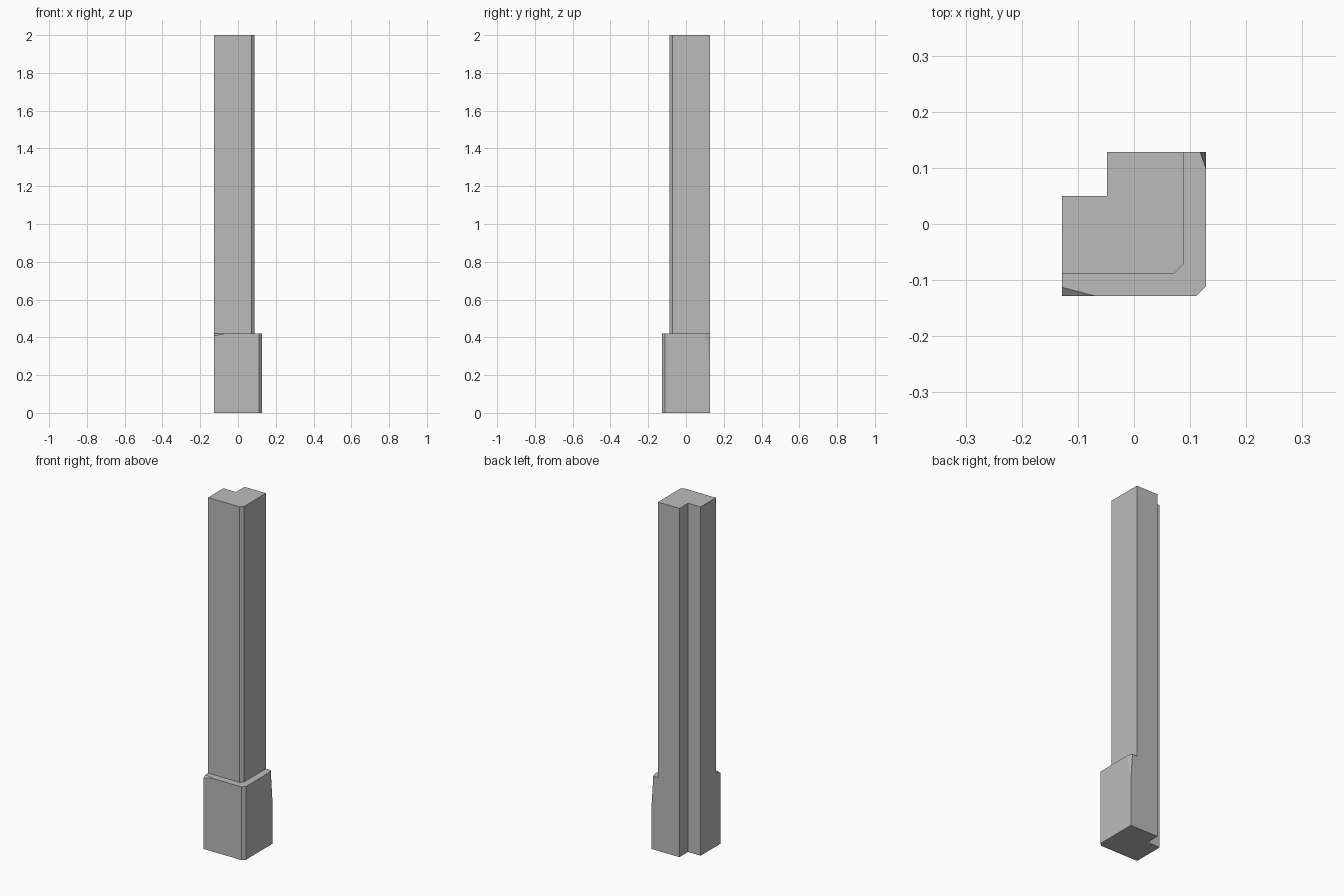
import bpy, bmesh
from mathutils import Vector

cube = bpy.data.objects.get("Cube")
if cube:
    bpy.data.objects.remove(cube, do_unlink=True)

grey = bpy.data.materials.new("plain grey")
grey.use_nodes = True
colour = (0.5, 0.5, 0.5, 1)
grey.diffuse_color = colour
grey.node_tree.nodes["Principled BSDF"].inputs["Base Color"].default_value = colour

BACK = 0.128      # outer limit on every side
TOP = 2.0
LEDGE = 0.42      # height of the plinth


def l_post(name, reach, bevel, z0, z1, chips=()):
    """Notched square post with one bevelled corner and optional chipped corners."""
    outline = [(-BACK, -reach), (reach - bevel, -reach), (reach, bevel - reach),
               (reach, BACK), (-0.048, BACK), (-0.048, 0.05), (-BACK, 0.05)]
    bm = bmesh.new()
    base = bm.faces.new([bm.verts.new((x, y, z0)) for x, y in outline])
    ext = bmesh.ops.extrude_face_region(bm, geom=[base])
    for v in ext["geom"]:
        if isinstance(v, bmesh.types.BMVert):
            v.co.z = z1
    # Slice each chipped corner off and close the cut
    for corner, a, b, c in chips:
        a, b, c = Vector(a), Vector(b), Vector(c)
        normal = (b - a).cross(c - a).normalized()
        if normal.dot(Vector(corner) - a) < 0:
            normal.negate()
        cut = bmesh.ops.bisect_plane(bm, geom=bm.verts[:] + bm.edges[:] + bm.faces[:],
                                     plane_co=a, plane_no=normal, clear_outer=True)
        edges = [e for e in cut["geom_cut"] if isinstance(e, bmesh.types.BMEdge)]
        bmesh.ops.holes_fill(bm, edges=edges, sides=0)
    bmesh.ops.recalc_face_normals(bm, faces=bm.faces[:])
    mesh = bpy.data.meshes.new(name)
    bm.to_mesh(mesh)
    bm.free()
    mesh.materials.append(grey)
    obj = bpy.data.objects.new(name, mesh)
    bpy.context.collection.objects.link(obj)
    return obj


# Corner chips: the corner, then the three points where the cut meets its edges
back_chip = ((BACK, BACK, LEDGE), (0.118, BACK, LEDGE), (BACK, 0.10, LEDGE), (BACK, BACK, 0.26))
front_chip = ((-BACK, -BACK, LEDGE), (-0.07, -BACK, LEDGE), (-BACK, -0.113, LEDGE),
              (-BACK, -BACK, 0.408))

l_post("plinth", BACK, 0.017, 0, LEDGE, (back_chip, front_chip))
l_post("column", 0.088, 0.016, LEDGE, TOP)
